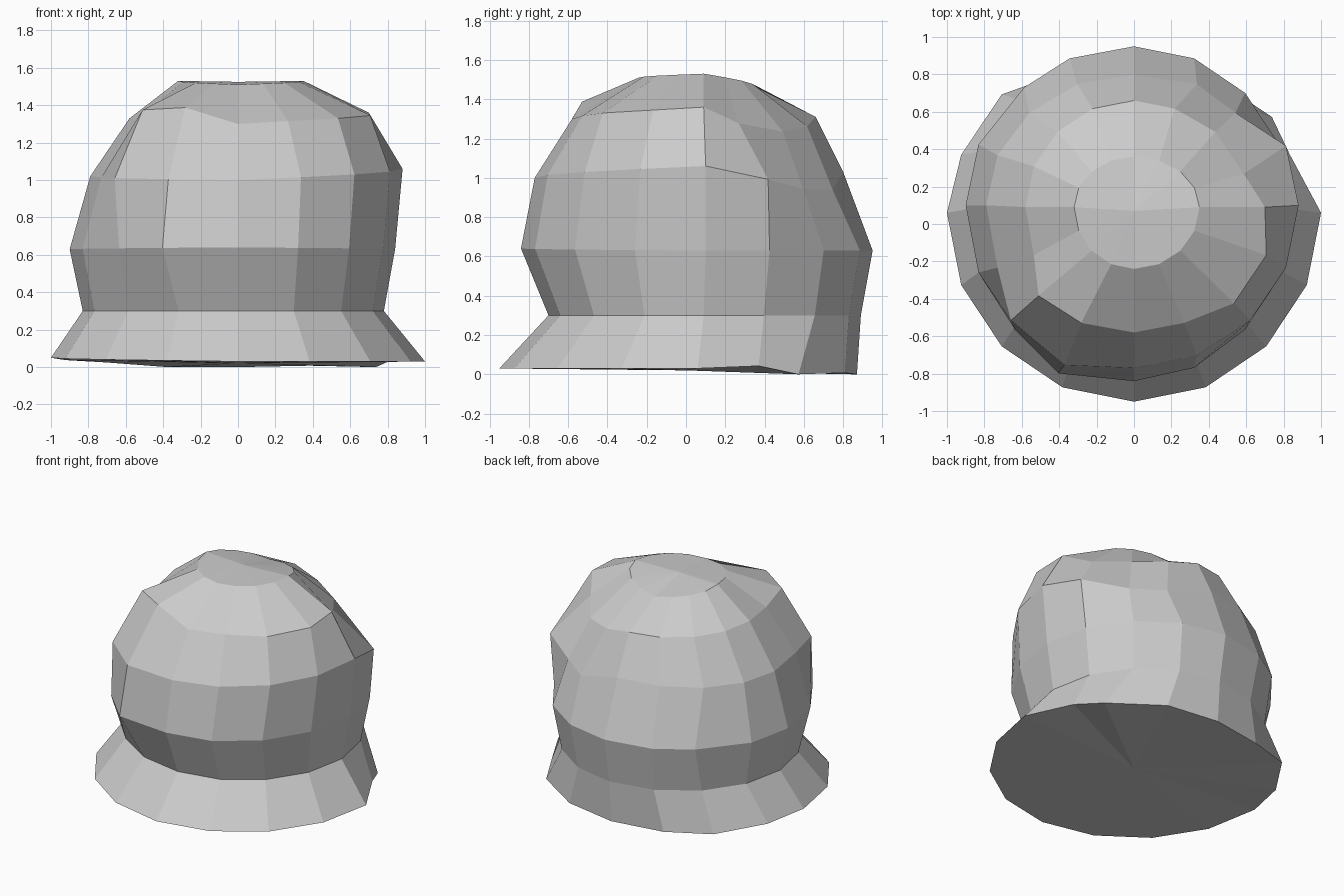
import bpy
import bmesh
from math import cos, sin, tau
from mathutils import Vector

default_cube = bpy.data.objects.get("Cube")
if default_cube:
    bpy.data.objects.remove(default_cube, do_unlink=True)

SIDES = 16


def make_material(name, colour):
    material = bpy.data.materials.new(name)
    material.use_nodes = True
    material.diffuse_color = colour
    shader = next(n for n in material.node_tree.nodes if n.type == "BSDF_PRINCIPLED")
    shader.inputs["Base Color"].default_value = colour
    return material


def uneven_ring(right, left, front, back, middle, heights):
    """Ring with its own reach on each of the four sides.
    heights are given at +x, back, -x and front, and blended between."""
    points = []
    quarter = SIDES // 4
    for step in range(SIDES):
        angle = tau * step / SIDES
        across, along = cos(angle), sin(angle)
        x = across * (right if across > 0 else left)
        y = middle + along * (back - middle if along > 0 else middle - front)
        first, offset = divmod(step, quarter)
        blend = offset / quarter
        z = heights[first] * (1 - blend) + heights[(first + 1) % 4] * blend
        points.append(Vector((x, y, z)))
    return points


# Rings from the flared hem up to the crown
hem = uneven_ring(1, 1, -.95, .87, .06, (.03, 0, .05, .03))
neck = uneven_ring(.78, .83, -.7, .89, .09, (.3, .3, .3, .3))
belly = uneven_ring(.84, .9, -.84, .95, .1, (.63, .63, .63, .64))
shoulder = uneven_ring(.88, .79, -.77, .8, .1, (1.06, 1.03, 1.02, 1))
brow = uneven_ring(.7, .58, -.58, .66, .09, (1.36, 1.31, 1.33, 1.3))
crown = uneven_ring(.35, .32, -.24, .36, .09, (1.53, 1.46, 1.53, 1.51))


def nudge(ring, step, x=0, y=0, z=0):
    ring[step] += Vector((x, y, z))


# Hand-shaped dents and corners
nudge(hem, 1, x=-.09, z=.02)
nudge(hem, 2, x=.03, y=-.06, z=-.015)
nudge(hem, 5, z=-.012)
nudge(hem, 6, y=.06)
nudge(belly, 6, x=.05, y=.03)
nudge(belly, 11, x=-.06, y=-.03)
nudge(shoulder, 1, y=.05, z=-.06)
nudge(shoulder, 2, x=-.08, z=-.1)
nudge(shoulder, 3, z=-.1)
nudge(shoulder, 10, x=-.1)
nudge(shoulder, 11, x=-.07, y=-.05)
nudge(brow, 1, x=-.06, y=-.04, z=-.07)
nudge(brow, 2, x=-.06, z=-.1)
nudge(brow, 3, x=-.05, z=-.06)
nudge(brow, 10, x=-.1, z=.06)
nudge(brow, 11, x=-.06, z=.08)
nudge(brow, 14, x=.04, y=-.04)
nudge(brow, 15, x=.06)

# Skin the rings and close both ends with fans
mesh = bmesh.new()
layers = [[mesh.verts.new(p) for p in ring]
          for ring in (hem, neck, belly, shoulder, brow, crown)]
top = mesh.verts.new((0, .07, 1.525))
bottom = mesh.verts.new((0, 0, .02))
for i in range(SIDES):
    j = (i + 1) % SIDES
    for lower, upper in zip(layers, layers[1:]):
        mesh.faces.new((lower[i], lower[j], upper[j], upper[i]))
    mesh.faces.new((layers[-1][i], layers[-1][j], top))
    mesh.faces.new((layers[0][j], layers[0][i], bottom))
bmesh.ops.recalc_face_normals(mesh, faces=mesh.faces)

data = bpy.data.meshes.new("flared_dome")
mesh.to_mesh(data)
mesh.free()
data.materials.append(make_material("light grey", (.6, .6, .6, 1)))
dome = bpy.data.objects.new("flared_dome", data)
bpy.context.collection.objects.link(dome)
